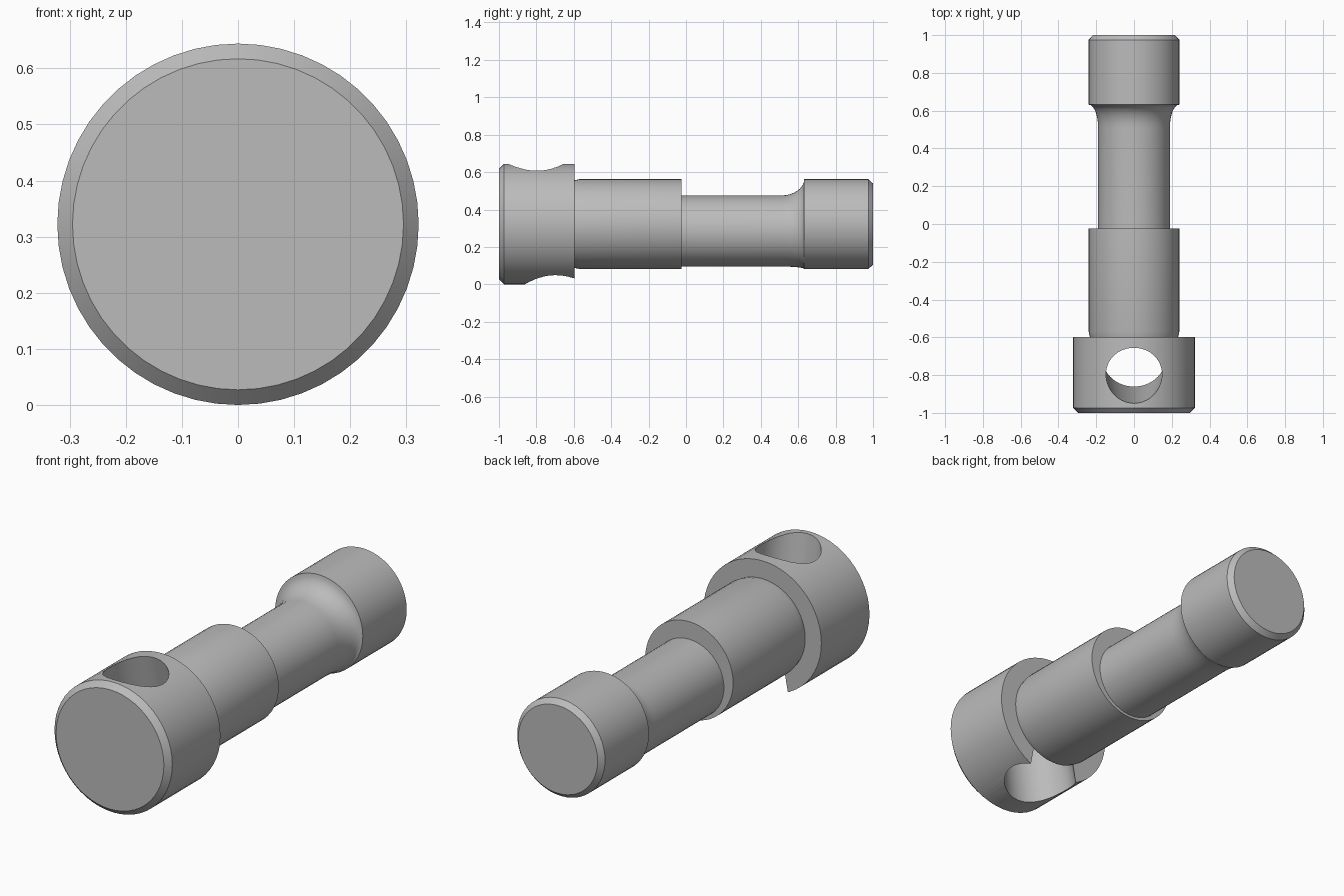
import bpy, bmesh, math
from mathutils import Vector

SIDES = 52
AXIS = 0.322      # height of the main axis
NECK_AXIS = 0.285  # the neck is set off-centre, below the main axis

cube = bpy.data.objects.get("Cube")
if cube:
    bpy.data.objects.remove(cube, do_unlink=True)

metal = bpy.data.materials.new("grey metal")
metal.use_nodes = True
metal.diffuse_color = (0.5, 0.5, 0.5, 1)
metal.node_tree.nodes["Principled BSDF"].inputs["Base Color"].default_value = (0.5, 0.5, 0.5, 1)


def loft(name, rings, u, v):
    """Closed solid through circles given as (centre, radius) in the plane of u and v."""
    bm = bmesh.new()
    loops = []
    for centre, radius in rings:
        loop = []
        for i in range(SIDES):
            a = math.tau * i / SIDES
            offset = Vector(u) * math.cos(a) + Vector(v) * math.sin(a)
            loop.append(bm.verts.new(Vector(centre) + radius * offset))
        loops.append(loop)
    for low, high in zip(loops, loops[1:]):
        for i in range(SIDES):
            j = (i + 1) % SIDES
            bm.faces.new((low[i], low[j], high[j], high[i]))
    bm.faces.new(loops[0])
    bm.faces.new(loops[-1])
    bmesh.ops.recalc_face_normals(bm, faces=bm.faces)
    mesh = bpy.data.meshes.new(name)
    bm.to_mesh(mesh)
    bm.free()
    mesh.materials.append(metal)
    obj = bpy.data.objects.new(name, mesh)
    bpy.context.collection.objects.link(obj)
    return obj


def turned(name, profile):
    """Part along the length, from (y, radius, axis height) rings."""
    rings = [((0, y, z), r) for y, r, z in profile]
    return loft(name, rings, (1, 0, 0), (0, 0, 1))


def select(obj):
    bpy.ops.object.select_all(action="DESELECT")
    obj.select_set(True)
    bpy.context.view_layer.objects.active = obj


# Head with a chamfered front edge
head = turned("head", [(-1, 0.295, AXIS), (-0.973, 0.322, AXIS), (-0.597, 0.322, AXIS)])

# Tilted, slightly tapered cross hole through the head
cutter = loft("hole_cutter", [((0, -0.672, -0.1), 0.175), ((0, -0.821, 0.75), 0.143)],
              (1, 0, 0), (0, 1, 0))
cutter.hide_render = True
cut = head.modifiers.new("cross hole", "BOOLEAN")
cut.operation = "DIFFERENCE"
cut.solver = "EXACT"
cut.object = cutter
select(head)
bpy.ops.object.modifier_apply(modifier=cut.name)
bpy.data.objects.remove(cutter, do_unlink=True)

# Shaft behind the head, eccentric neck, concave flare and chamfered end
body = [(-0.597, 0.234, AXIS), (-0.57, 0.24, AXIS), (-0.025, 0.24, AXIS),
        (-0.025, 0.19, NECK_AXIS)]
STEPS = 8
for i in range(STEPS + 1):
    a = math.pi / 2 * i / STEPS
    blend = 1 - math.cos(a)
    body.append((0.51 + 0.122 * math.sin(a),
                 0.19 + 0.05 * blend,
                 NECK_AXIS + (AXIS - NECK_AXIS) * blend))
body += [(0.975, 0.24, AXIS), (1, 0.217, AXIS)]
shaft = turned("shaft", body)

for part in (head, shaft):
    select(part)
    bpy.ops.object.shade_smooth_by_angle(angle=math.radians(30))
